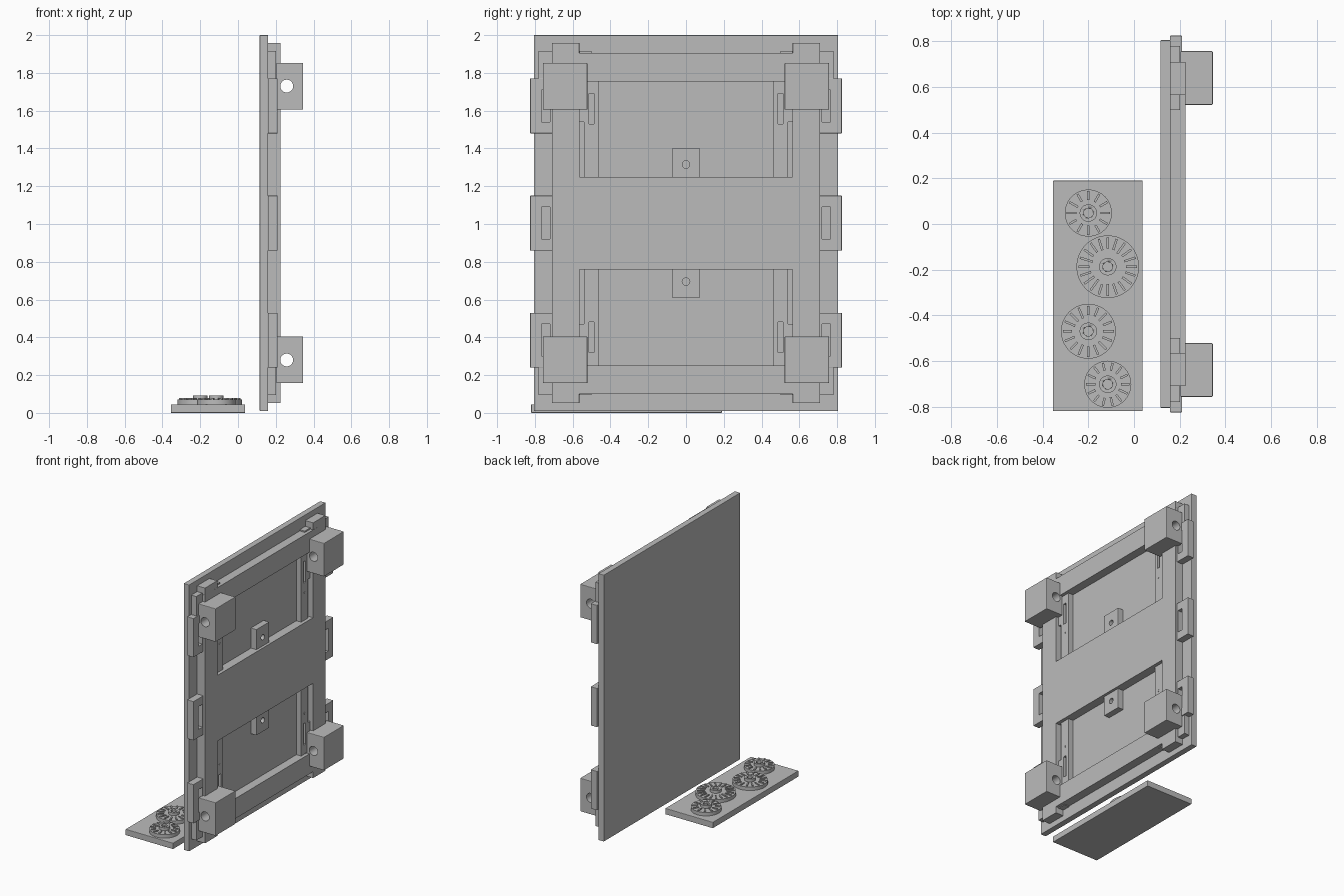
import bpy, math, random
from mathutils import Matrix

if "Cube" in bpy.data.objects:
    bpy.data.objects.remove(bpy.data.objects["Cube"])

random.seed(3)
grey = bpy.data.materials.new("plain grey")
grey.diffuse_color = (0.5, 0.5, 0.5, 1)
grey.use_nodes = True
grey.node_tree.nodes["Principled BSDF"].inputs["Base Color"].default_value = grey.diffuse_color


def finish(ob, name):
    ob.name = name
    ob.data.materials.append(grey)
    return ob


def apply_mod(ob, mod):
    bpy.ops.object.select_all(action='DESELECT')
    bpy.context.view_layer.objects.active = ob
    ob.select_set(True)
    bpy.ops.object.modifier_apply(modifier=mod.name)


def box(name, x, y, z, bevel=0):
    """Box from three (low, high) ranges."""
    bpy.ops.mesh.primitive_cube_add(size=1)
    ob = bpy.context.object
    size = [abs(r[1] - r[0]) for r in (x, y, z)]
    mid = [(r[0] + r[1]) / 2 for r in (x, y, z)]
    ob.data.transform(Matrix.Translation(mid) @ Matrix.Diagonal((*size, 1)))
    if bevel:
        m = ob.modifiers.new("soft edge", 'BEVEL')
        m.width, m.segments = bevel, 2
        apply_mod(ob, m)
    return finish(ob, name)


def cylinder(name, at, r, h, axis='Z', sides=48):
    """Cylinder centred on a point along one axis."""
    rot = {'X': (0, math.pi / 2, 0), 'Y': (math.pi / 2, 0, 0), 'Z': (0, 0, 0)}[axis]
    bpy.ops.mesh.primitive_cylinder_add(vertices=sides, radius=r, depth=h,
                                        location=at, rotation=rot)
    ob = finish(bpy.context.object, name)
    bpy.ops.object.shade_smooth_by_angle()
    return ob


def cut(ob, cutter):
    m = ob.modifiers.new("cut", 'BOOLEAN')
    m.operation, m.solver, m.object = 'DIFFERENCE', 'EXACT', cutter
    apply_mod(ob, m)
    bpy.data.objects.remove(cutter, do_unlink=True)


BACK = 0.158
MID = 1.005                      # mirror height of the panel

# Large panel
box("panel", (0.115, 0.16), (-0.805, 0.805), (0.01, 2.0), 0.003)

# H-shaped frame: two openings cut from one slab, rails longer than the slab
frame = box("frame", (BACK, 0.225), (-0.71, 0.71), (0.10, 1.905))
for lo, hi in ((0.25, 0.76), (1.25, 1.755)):
    cut(frame, box("opening_cutter", (0.1, 0.3), (-0.565, 0.565), (lo, hi)))

for s in (-1, 1):
    def Y(a, b):
        return (s * a, s * b)

    # Edge clips with a slot
    for z in (0.385, MID, 1.625):
        clip = box("edge_clip", (BACK, 0.21), Y(0.70, 0.825), (z - 0.145, z + 0.145), 0.002)
        cut(clip, box("slot_cutter", (0.162, 0.3), Y(0.72, 0.765), (z - 0.085, z + 0.085)))

    for t in (-1, 1):
        def Z(a, b):
            return (MID + t * a, MID + t * b)

        # Rail ends, corner plates and inner strips
        box("rail_end", (BACK, 0.225), Y(0.565, 0.71), Z(0.90, 0.953), 0.001)
        box("corner_plate", (BACK, 0.202), Y(0.50, 0.78), Z(0.752, 0.91))
        box("corner_plate_edge", (BACK, 0.202), Y(0.705, 0.78), Z(0.71, 0.755))
        box("corner_filler", (BACK, 0.20), Y(0.54, 0.70), Z(0.535, 0.755))
        strip = box("inner_strip", (BACK, 0.20), Y(0.46, 0.541), Z(0.24, 0.76))
        cut(strip, box("slit_cutter", (0.162, 0.3), Y(0.487, 0.513), Z(0.525, 0.685)))
        cylinder("strip_pin", (0.20, s * 0.50, MID + t * 0.45), 0.008, 0.006, 'X', 16)

        # Corner blocks with a cross hole
        block = box("corner_block", (0.203, 0.345), Y(0.522, 0.757), Z(0.60, 0.848), 0.004)
        cut(block, cylinder("hole_cutter", (0.258, s * 0.64, MID + t * 0.725), 0.034, 0.5, 'Y', 32))

# Centre tabs with a small hole
for t in (-1, 1):
    tab = box("centre_tab", (BACK, 0.205), (-0.075, 0.075),
              (MID + t * 0.24, MID + t * 0.395), 0.002)
    cut(tab, cylinder("tab_hole_cutter", (0.21, 0, MID + t * 0.31), 0.02, 0.08, 'X', 24))

# Separate base plate
box("base_plate", (-0.355, 0.038), (-0.82, 0.19), (0, 0.045), 0.003)

# Dials with a ring hub and raised radial marks
for x, y, r, n in ((-0.20, 0.048, 0.103, 12), (-0.115, -0.187, 0.137, 20),
                   (-0.20, -0.47, 0.12, 16), (-0.115, -0.702, 0.103, 14)):
    cylinder("dial", (x, y, 0.057), r, 0.028, sides=64)
    hub = cylinder("dial_hub", (x, y, 0.079), 0.038, 0.026)
    cut(hub, cylinder("hub_hole_cutter", (x, y, 0.09), 0.021, 0.02))
    for i in range(n):
        inner = r * random.uniform(0.5, 0.6)
        mark = box("dial_mark", (inner, r * 0.93), (-0.005, 0.005), (0.069, 0.078))
        mark.location = (x, y, 0)
        mark.rotation_euler.z = 2 * math.pi * i / n
